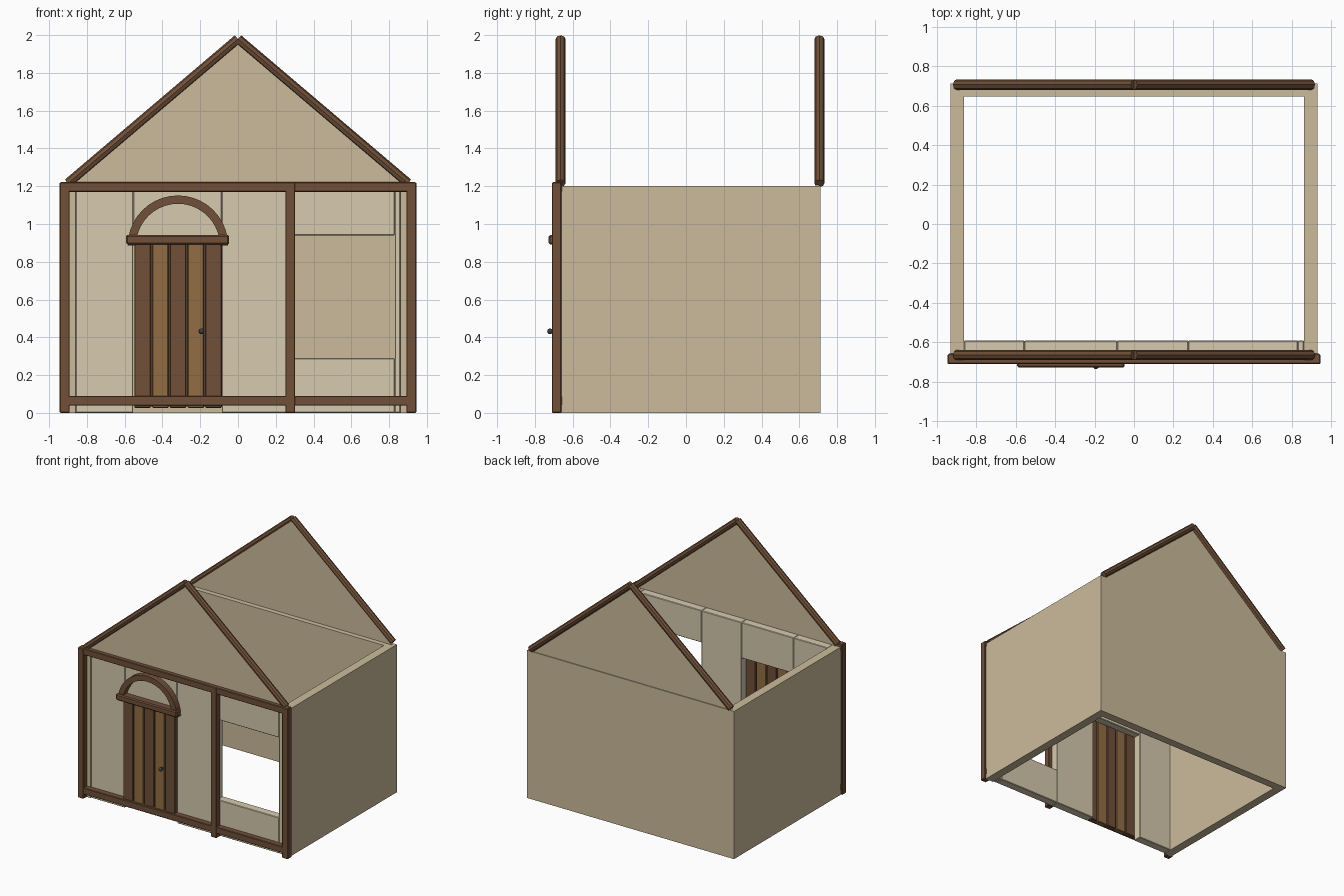
import bpy, bmesh, math
from mathutils import Vector

if "Cube" in bpy.data.objects:
    bpy.data.objects.remove(bpy.data.objects["Cube"])


def mat(name, r, g, b):
    m = bpy.data.materials.new(name)
    m.diffuse_color = (r, g, b, 1)
    m.use_nodes = True
    m.node_tree.nodes["Principled BSDF"].inputs["Base Color"].default_value = m.diffuse_color
    return m


PLASTER = mat("plaster", 0.60, 0.50, 0.33)
PALE = mat("pale_plaster", 0.68, 0.59, 0.43)
WOOD = mat("dark_wood", 0.16, 0.08, 0.04)
LIGHT = mat("light_wood", 0.29, 0.155, 0.06)
IRON = mat("iron", 0.05, 0.05, 0.05)


def finish(name, bm, material):
    bmesh.ops.recalc_face_normals(bm, faces=bm.faces)
    me = bpy.data.meshes.new(name)
    bm.to_mesh(me)
    bm.free()
    me.materials.append(material)
    ob = bpy.data.objects.new(name, me)
    bpy.context.collection.objects.link(ob)
    return ob


def box(name, x, y, z, material, bevel=0.0):
    """Box from (min, max) pairs, with optional chamfered edges."""
    bm = bmesh.new()
    bmesh.ops.create_cube(bm, size=1)
    for v in bm.verts:
        v.co = [(a + b) / 2 + c * (b - a) for c, (a, b) in zip(v.co, (x, y, z))]
    if bevel:
        bmesh.ops.bevel(bm, geom=bm.edges[:], offset=bevel, segments=1,
                        affect='EDGES', profile=0.5)
    return finish(name, bm, material)


def extrude_xz(name, pts, y, material):
    """Closed outline in the xz plane given depth along y."""
    bm = bmesh.new()
    f = bm.faces.new([bm.verts.new((px, y[0], pz)) for px, pz in pts])
    ext = bmesh.ops.extrude_face_region(bm, geom=[f])["geom"]
    bmesh.ops.translate(bm, vec=(0, y[1] - y[0], 0),
                        verts=[g for g in ext if isinstance(g, bmesh.types.BMVert)])
    return finish(name, bm, material)


def pole(name, a, b, radius, material):
    """Eight-sided timber between two points."""
    a, b = Vector(a), Vector(b)
    bm = bmesh.new()
    bmesh.ops.create_cone(bm, cap_ends=True, segments=8, radius1=radius,
                          radius2=radius, depth=(b - a).length)
    ob = finish(name, bm, material)
    ob.location = (a + b) / 2
    ob.rotation_euler = (b - a).to_track_quat('Z', 'Y').to_euler()
    return ob


# Side and back walls
H = 1.2
box("left_wall", (-0.93, -0.86), (-0.665, 0.712), (0, H), PLASTER)
box("right_wall", (0.86, 0.93), (-0.665, 0.712), (0, H), PLASTER)
box("back_wall", (-0.86, 0.86), (0.645, 0.712), (0, H), PLASTER)

# Front wall panels around the door and window openings
panels = {
    "front_panel_left": ((-0.86, -0.555), (0, H)),
    "front_panel_over_door": ((-0.555, -0.085), (0.91, H)),
    "front_panel_middle": ((-0.085, 0.275), (0, H)),
    "front_panel_under_window": ((0.275, 0.83), (0, 0.29)),
    "front_panel_over_window": ((0.275, 0.83), (0.94, H)),
    "front_panel_right": ((0.83, 0.86), (0, H)),
}
for name, (x, z) in panels.items():
    box(name, x, (-0.66, -0.59), z, PALE, 0.004)

# Gables with round timber rafters
for end, yg, yr in (("front", -0.664, -0.664), ("back", 0.695, 0.706)):
    extrude_xz(end + "_gable", [(-0.9, H), (0.9, H), (0, 1.97)],
               (yg - 0.01, yg + 0.01), PLASTER)
    for side, s in (("left", -1), ("right", 1)):
        pole(f"{end}_rafter_{side}", (s * 0.9, yr, 1.215), (0, yr, 1.979), 0.026, WOOD)

# Front timber frame
FY = (-0.71, -0.66)
for name, cx in (("left", -0.918), ("middle", 0.277), ("right", 0.918)):
    box(name + "_post", (cx - 0.026, cx + 0.026), FY, (0, 1.22), WOOD, 0.004)
for name, z in (("sill_beam", (0.038, 0.09)), ("top_beam", (1.17, 1.222))):
    box(name, (-0.94, 0.94), (-0.708, -0.657), z, WOOD, 0.004)

# Plank door in alternating wood tones
for i in range(5):
    x = -0.549 + i * 0.094
    box(f"door_plank_{i + 1}", (x, x + 0.087), (-0.69, -0.645), (0.027, 0.91),
        LIGHT if i % 2 else WOOD, 0.004)
box("door_backing", (-0.547, -0.088), (-0.675, -0.655), (0.035, 0.9), WOOD)

# Door lintel
box("door_lintel", (-0.593, -0.047), (-0.727, -0.66), (0.892, 0.942), WOOD, 0.008)

# Arch over the door
N, CX, CZ = 20, -0.318, 0.885
ring = [(CX + r * math.cos(math.pi * k / N), CZ + r * math.sin(math.pi * k / N))
        for r, order in ((0.266, range(N + 1)), (0.222, range(N, -1, -1))) for k in order]
extrude_xz("door_arch", ring, (-0.71, -0.655), WOOD)

# Door knob
bm = bmesh.new()
bmesh.ops.create_uvsphere(bm, u_segments=12, v_segments=8, radius=0.015)
knob = finish("door_knob", bm, IRON)
knob.location = (-0.193, -0.72, 0.432)
pole("door_knob_stem", (-0.193, -0.72, 0.432), (-0.193, -0.68, 0.432), 0.007, IRON)
for p in knob.data.polygons:
    p.use_smooth = True
